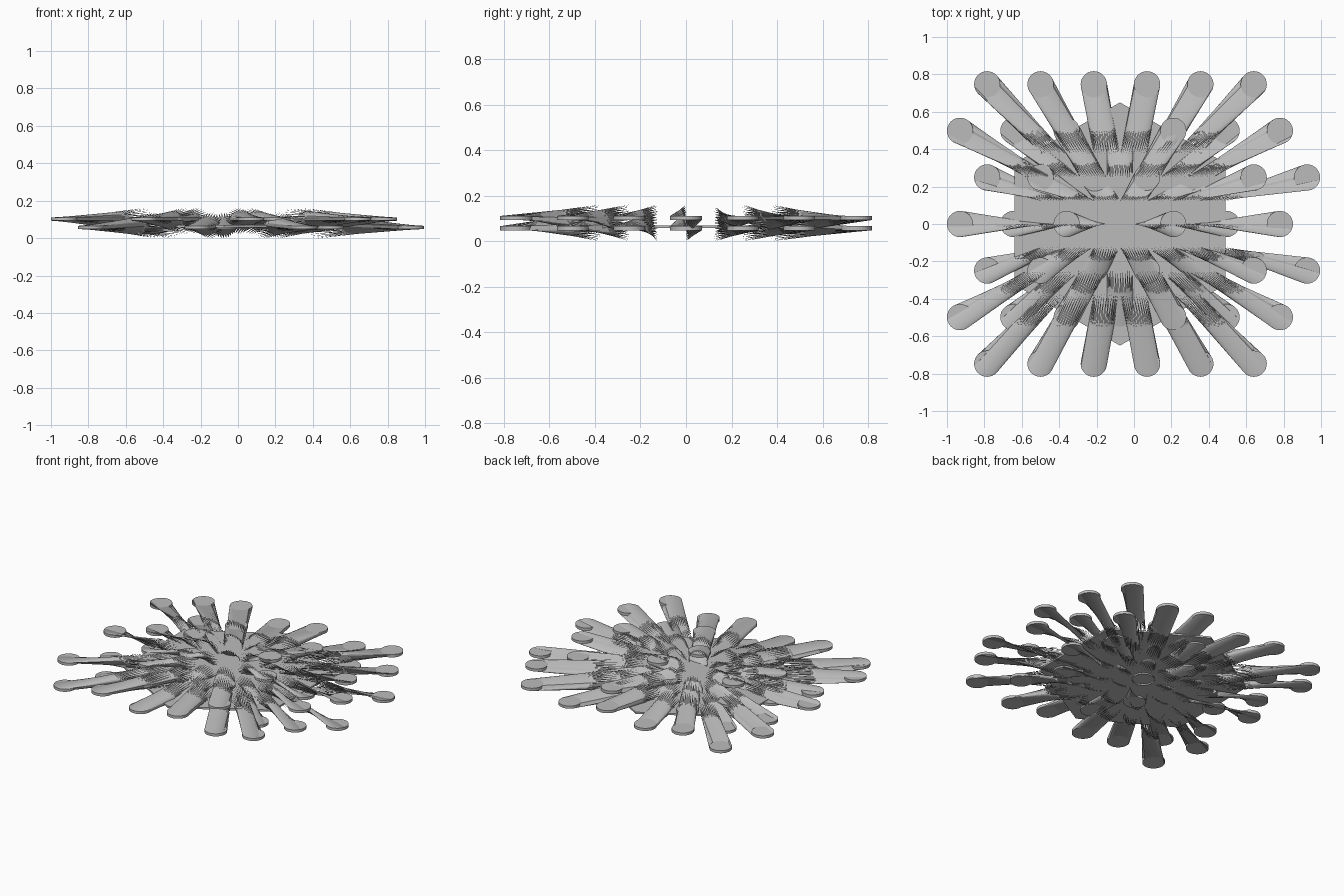
import bpy, bmesh, math
from mathutils import Vector

if "Cube" in bpy.data.objects:
    bpy.data.objects.remove(bpy.data.objects["Cube"], do_unlink=True)

grey = bpy.data.materials.new("plain_grey")
grey.use_nodes = True
grey.diffuse_color = (0.5, 0.5, 0.5, 1)
grey.node_tree.nodes["Principled BSDF"].inputs["Base Color"].default_value = (0.5, 0.5, 0.5, 1)

CENTRE_X = -0.075
R = 0.07
SIDES = 32
MID_Z = 0.08
STEP = 0.57
ROW = 0.249


def finish(bm, name):
    mesh = bpy.data.meshes.new(name)
    bm.to_mesh(mesh)
    bm.free()
    mesh.materials.append(grey)
    obj = bpy.data.objects.new(name, mesh)
    bpy.context.collection.objects.link(obj)
    return obj


def prism(name, centre, radius, sides, z0, z1, turn=0.0, capped=True):
    """Upright prism, used for the plate and the hub ring."""
    bm = bmesh.new()
    angles = [turn + math.tau * i / sides for i in range(sides)]
    low, high = [[bm.verts.new((centre[0] + radius * math.cos(a),
                                centre[1] + radius * math.sin(a), z))
                  for a in angles] for z in (z0, z1)]
    for i in range(sides):
        j = (i + 1) % sides
        bm.faces.new((low[i], low[j], high[j], high[i]))
    if capped:
        bm.faces.new(high)
        bm.faces.new(low[::-1])
    return finish(bm, name)


def finger(name, x, y, z):
    """Flat disc whose rim sweeps inward to an upright ring, ending in teeth."""
    bm = bmesh.new()
    tip_x, tip_y = (x + CENTRE_X) / 2, y / 2
    tip_z = (z + MID_Z) / 2
    high, low, mid, tip = [], [], [], []
    for i in range(SIDES):
        a = math.tau * i / SIDES
        c, s = R * math.cos(a), R * math.sin(a)
        outer = Vector((x + c, y + s, z))
        inner = Vector((tip_x + c, tip_y, tip_z - s))
        high.append(bm.verts.new((x + c, y + s, z + 0.009)))
        low.append(bm.verts.new((x + c, y + s, z - 0.009)))
        mid.append(bm.verts.new(outer.lerp(inner, 0.6)))
        tip.append(bm.verts.new(inner))
    # Disc
    bm.faces.new(high)
    bm.faces.new(low[::-1])
    for i in range(SIDES):
        j = (i + 1) % SIDES
        bm.faces.new((low[i], low[j], high[j], high[i]))
        # Swept wall and its pointed teeth
        rim = high if tip[i].co.z > tip_z else low
        rim_j = high if tip[j].co.z > tip_z else low
        bm.faces.new((rim[i], rim_j[j], mid[j], mid[i]))
        bm.faces.new((mid[i], mid[j], tip[i]))
    return finish(bm, name)


# Central six-sided plate and the ring beneath it
prism("hexagon_plate", (CENTRE_X, 0), 0.65, 6, 0.058, 0.07, turn=math.pi / 2)
prism("hub_ring", (CENTRE_X, 0), R, SIDES, 0.048, 0.066, capped=False)

# Two layers of radiating fingers on staggered rows
for row in range(-3, 4):
    odd = row % 2
    upper = (-0.5, 3) if odd else (-0.93, 4)
    lower = (-0.785, 4 if abs(row) == 1 else 3) if odd else (-0.645, 3)
    for layer, (start, count), z in (("upper", upper, 0.102), ("lower", lower, 0.057)):
        for k in range(count):
            x, y = start + STEP * k, row * ROW
            if math.hypot(x - CENTRE_X, y) > 0.1:
                finger(f"{layer}_finger_{row + 4}_{k + 1}", x, y, z)
